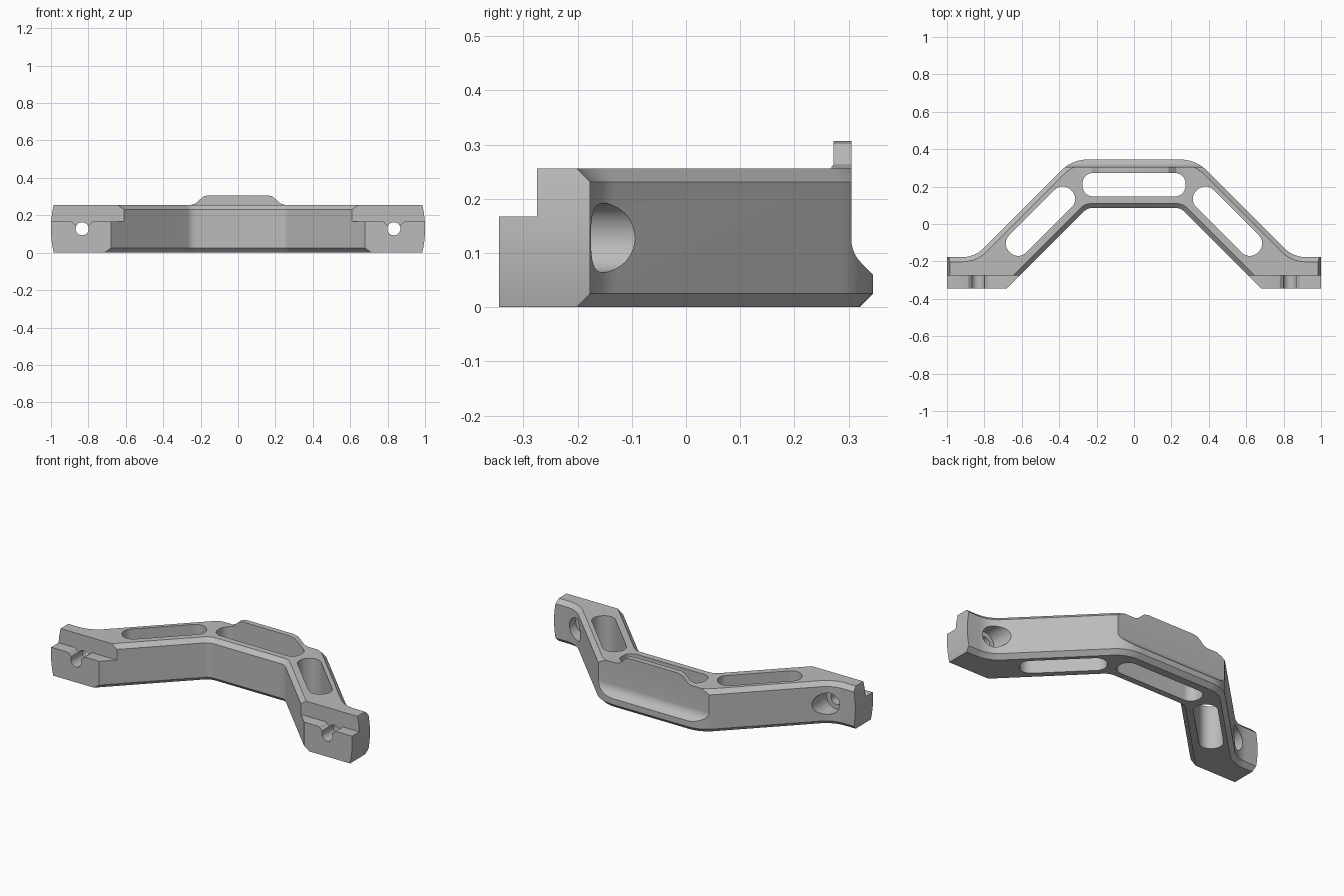
import bpy, bmesh, math
from mathutils import Vector

if "Cube" in bpy.data.objects:
    bpy.data.objects.remove(bpy.data.objects["Cube"])

metal = bpy.data.materials.new("satin grey")
metal.use_nodes = True
GREY = (0.5, 0.5, 0.5, 1)
metal.diffuse_color = GREY
metal.node_tree.nodes["Principled BSDF"].inputs["Base Color"].default_value = GREY

HEIGHT, CHAMFER = 0.256, 0.025
ROOT2 = math.sqrt(2)


def rounded(points, steps=10):
    """Turn (x, y, radius) corners of an open path into a filleted path."""
    path = []
    for i, (x, y, r) in enumerate(points):
        p = Vector((x, y))
        if r == 0:
            path.append(p)
            continue
        a = (Vector(points[i - 1][:2]) - p).normalized()
        b = (Vector(points[(i + 1) % len(points)][:2]) - p).normalized()
        half = a.angle(b) / 2
        centre = p + (a + b).normalized() * r / math.sin(half)
        start = p + a * r / math.tan(half) - centre
        end = p + b * r / math.tan(half) - centre
        sweep = start.angle_signed(end)
        for k in range(steps + 1):
            t = -sweep * k / steps
            c, s = math.cos(t), math.sin(t)
            path.append(centre + Vector((start.x * c - start.y * s,
                                         start.x * s + start.y * c)))
    return path


def loft(name, rings):
    """Skin a stack of equal closed rings and cap both ends."""
    bm = bmesh.new()
    loops = [[bm.verts.new(p) for p in ring] for ring in rings]
    n = len(loops[0])
    for low, high in zip(loops, loops[1:]):
        for i in range(n):
            j = (i + 1) % n
            bm.faces.new((low[i], low[j], high[j], high[i]))
    bm.faces.new(loops[0][::-1])
    bm.faces.new(loops[-1])
    bmesh.ops.recalc_face_normals(bm, faces=bm.faces[:])
    mesh = bpy.data.meshes.new(name)
    bm.to_mesh(mesh)
    bm.free()
    mesh.materials.append(metal)
    obj = bpy.data.objects.new(name, mesh)
    bpy.context.collection.objects.link(obj)
    return obj


def prism(name, points, axis, low, high):
    """Extrude a 2D outline along x, y or z."""
    place = {"x": lambda p, d: (d, p[0], p[1]),
             "y": lambda p, d: (p[0], d, p[1]),
             "z": lambda p, d: (p[0], p[1], d)}[axis]
    return loft(name, [[place(p, d) for p in points] for d in (low, high)])


def circle(x, y, r, n=40):
    return [(x + r * math.cos(math.tau * i / n), y + r * math.sin(math.tau * i / n))
            for i in range(n)]


def slot(cx, cy, length, width, radius, angle):
    h, w = length / 2, width / 2
    corners = [(-h, -w, radius), (h, -w, radius), (h, w, radius), (-h, w, radius)]
    c, s = math.cos(angle), math.sin(angle)
    return [(cx + p.x * c - p.y * s, cy + p.x * s + p.y * c) for p in rounded(corners)]


def combine(target, tool, operation="DIFFERENCE"):
    mod = target.modifiers.new("combine", "BOOLEAN")
    mod.operation, mod.solver, mod.object = operation, "EXACT", tool
    bpy.ops.object.select_all(action="DESELECT")
    bpy.context.view_layer.objects.active = target
    target.select_set(True)
    bpy.ops.object.modifier_apply(modifier=mod.name)
    bpy.data.objects.remove(tool)


def outline(inset):
    """Arch outline with its front and back walls moved inward."""
    back, foot, inner = 0.345 - inset, -0.177 - inset, 0.085 + inset
    outer_sum, inner_sum = 0.675 - inset * ROOT2, 0.335 + inset * ROOT2
    half = rounded([(0, back, 0),
                    (outer_sum - back, back, 0.2 - inset),
                    (outer_sum - foot, foot, 0.16 + inset),
                    (1, foot, 0), (1, -0.345, 0),
                    (inner_sum + 0.345, -0.345, 0),
                    (inner_sum - inner, inner, 0.06 + inset),
                    (0, inner, 0)])
    return half + [Vector((-p.x, p.y)) for p in half[-2:0:-1]]


# Chamfered arch body
levels = [(0, CHAMFER), (CHAMFER, 0), (HEIGHT - CHAMFER, 0), (HEIGHT, CHAMFER)]
body = loft("bracket_arch", [[(p.x, p.y, z) for p in outline(c)] for z, c in levels])

# Raised tab on the back edge
side = [(0.25, 0.256), (0.225, 0.264), (0.205, 0.283), (0.185, 0.301), (0.155, 0.307)]
tab = [(0.25, 0.2)] + side
tab += [(-x, z) for x, z in reversed(tab)]
combine(body, prism("tab", tab, "y", 0.268, 0.33), "UNION")

# Coved relief along the back
cove = [(0.305, 0.4), (0.305, 0.125)]
cove += [(0.365 - 0.06 * math.cos(a), 0.125 - 0.06 * math.sin(a))
         for a in (math.radians(9 * k) for k in range(1, 6))]
cove += [(0.375, 0.03), (0.375, 0.4)]
combine(body, prism("cove_cutter", cove, "x", -0.6, 0.6))

# Lightening slots
combine(body, prism("centre_slot", slot(0, 0.21, 0.55, 0.125, 0.055, 0), "z", -0.1, 0.5))
for s in (-1, 1):
    cut = slot(s * 0.5, 0.015, 0.465, 0.13, 0.06, -s * math.pi / 4)
    combine(body, prism("side_slot", cut, "z", -0.1, 0.5))

# Mounting feet: step, screw hole, counterbore, funnel groove and curved ends
for s in (-1, 1):
    step = [(s * 0.5, 0.167), (s * 1.1, 0.167), (s * 1.1, 0.4), (s * 0.5, 0.4)]
    combine(body, prism("step_cutter", step, "y", -0.4, -0.275))
    x = s * 0.833
    combine(body, prism("screw_hole", circle(x, 0.128, 0.035), "y", -0.5, 0.2))
    combine(body, prism("counterbore", circle(x, 0.128, 0.064), "y", -0.235, 0.2))
    groove = [(0.03, 0.13), (0.033, 0.147), (0.042, 0.153), (0.052, 0.164), (0.063, 0.168),
              (0.063, 0.19)]
    groove = [(x + u, z) for u, z in groove] + [(x - u, z) for u, z in reversed(groove)]
    combine(body, prism("groove_cutter", groove, "y", -0.4, -0.275))
    arc = [(s * (0.45 + 0.55 * math.cos(a)), 0.128 + 0.55 * math.sin(a))
           for a in (0.03 * k for k in range(-10, 11))]
    end = arc + [(s * 1.2, 0.4), (s * 1.2, -0.1)]
    combine(body, prism("end_cutter", end, "y", -0.5, 0))

bpy.ops.object.select_all(action="DESELECT")
body.select_set(True)
bpy.context.view_layer.objects.active = body
bpy.ops.object.shade_smooth_by_angle(angle=math.radians(25))
